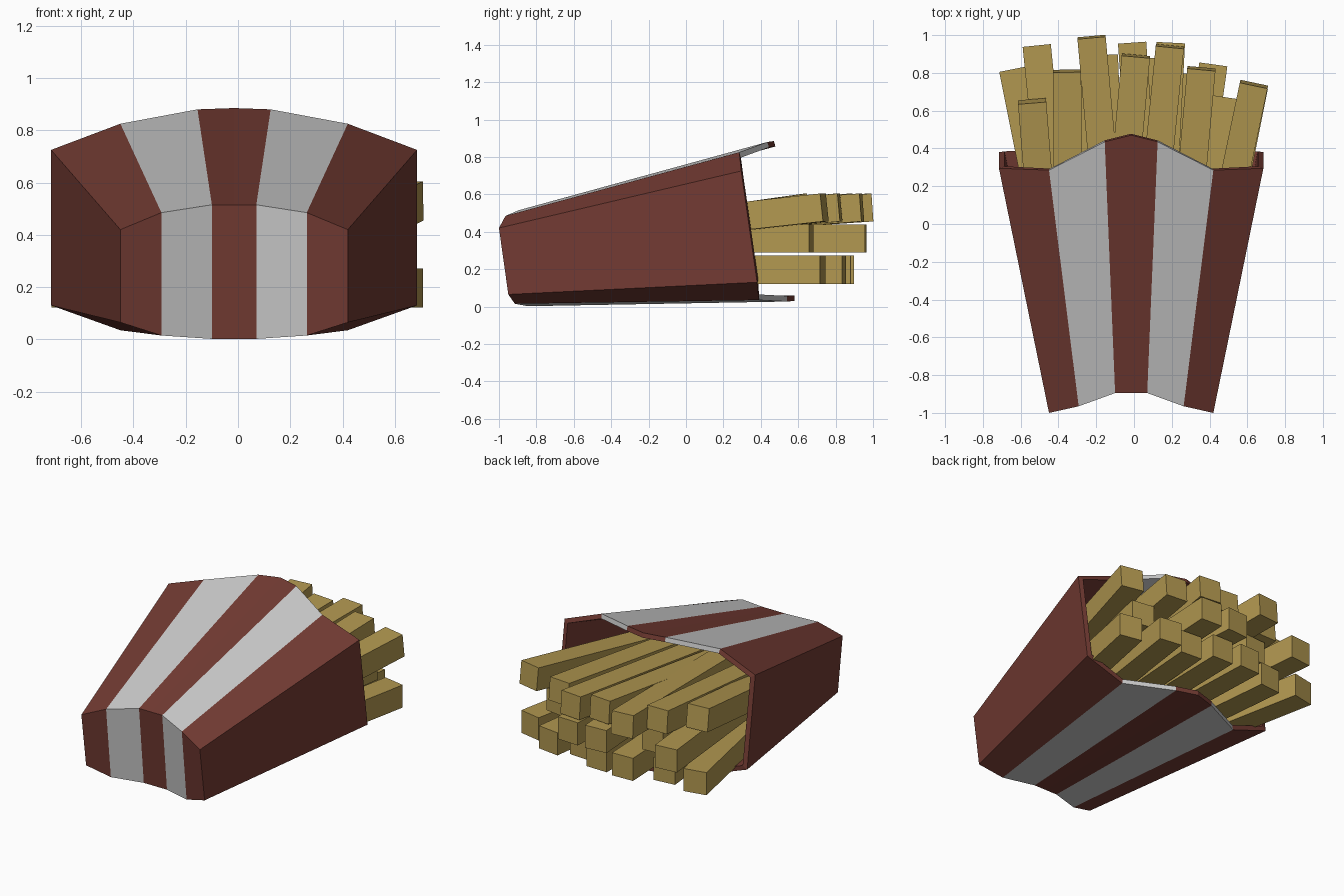
import bpy, bmesh
from mathutils import Vector, Matrix

if "Cube" in bpy.data.objects:
    bpy.data.objects.remove(bpy.data.objects["Cube"])


def material(name, rgb):
    m = bpy.data.materials.new(name)
    m.diffuse_color = (*rgb, 1)
    m.use_nodes = True
    m.node_tree.nodes["Principled BSDF"].inputs["Base Color"].default_value = m.diffuse_color
    return m


red = material("red_card", (0.172, 0.044, 0.033))
pale = material("pale_card", (0.51, 0.51, 0.51))
gold = material("golden_potato", (0.44, 0.31, 0.08))


def make_object(name, bm, mats):
    mesh = bpy.data.meshes.new(name)
    bm.to_mesh(mesh)
    bm.free()
    for m in mats:
        mesh.materials.append(m)
    ob = bpy.data.objects.new(name, mesh)
    bpy.context.collection.objects.link(ob)
    return ob


# Carton outlines: half sections (x, y, z) from the side corner to the middle
CX = -0.015
rim_top = [(0.70, 0.295, 0.725), (0.435, 0.285, 0.825), (0.14, 0.435, 0.88), (0, 0.47, 0.885)]
rim_low = [(0.70, 0.38, 0.13), (0.435, 0.39, 0.035), (0.14, 0.54, 0.027), (0, 0.58, 0.03)]
base_top = [(0.435, -1.0, 0.42), (0.278, -0.965, 0.485), (0.085, -0.895, 0.515), (0, -0.895, 0.515)]
base_low = [(0.435, -0.95, 0.065), (0.278, -0.915, 0.015), (0.085, -0.845, 0.002), (0, -0.845, 0.002)]

# Striped carton shell, open at the rim
bm = bmesh.new()


def row(half):
    full = [(-x, y, z) for x, y, z in half] + half[-2::-1]
    return [bm.verts.new((x + CX, y, z)) for x, y, z in full]


rt, rl, bt, bl = map(row, (rim_top, rim_low, base_top, base_low))
for i in range(6):
    stripe = 1 if i in (1, 4) else 0
    for a, b in ((bt, rt), (bl, bt), (rl, bl)):
        f = bm.faces.new((a[i], a[i + 1], b[i + 1], b[i]))
        f.material_index = stripe
bm.faces.new((bl[0], bt[0], rt[0], rl[0]))
bm.faces.new((bt[6], bl[6], rl[6], rt[6]))
carton = make_object("carton", bm, [red, pale])
wall = carton.modifiers.new("card_thickness", "SOLIDIFY")
wall.thickness = 0.03
wall.offset = -1
wall.use_even_offset = True

# Fries fanning out of the carton: (tip x, tip y, sideways slope), by layer.
# Each layer has a tip height and the rise of its fries beyond the rim.
layers = {
    "top_fry": (0.53, 0.045, [
        (-0.54, 0.65, -0.08), (-0.355, 0.81, -0.01), (-0.225, 0.99, -0.09),
        (0.01, 0.89, 0.09), (0.19, 0.94, 0.10), (0.357, 0.823, 0.09),
        (0.635, 0.74, 0.21)]),
    "middle_fry": (0.365, 0.0, [
        (-0.515, 0.945, -0.10), (-0.30, 0.78, -0.06), (-0.01, 0.96, -0.07),
        (0.195, 0.96, 0.05), (0.49, 0.67, 0.15)]),
    "bottom_fry": (0.197, 0.0, [
        (-0.64, 0.82, -0.20), (-0.40, 0.80, -0.10), (-0.16, 0.895, -0.04),
        (0.04, 0.88, 0.02), (0.22, 0.80, 0.07), (0.42, 0.845, 0.14),
        (0.635, 0.73, 0.20)]),
}
START, RIM = -0.4, 0.33
for name, (z, rise, fries) in layers.items():
    for x, y, slope in fries:
        d = Vector((slope, 1, rise / (y - RIM)))
        length = (y - START) * d.length
        mid = Vector((x, y, z)) - d.normalized() * length / 2
        bm = bmesh.new()
        bmesh.ops.create_cube(bm, size=1, matrix=Matrix.LocRotScale(
            mid, d.to_track_quat('Y', 'Z'), Vector((0.15, length, 0.15))))
        make_object(name, bm, [gold])
